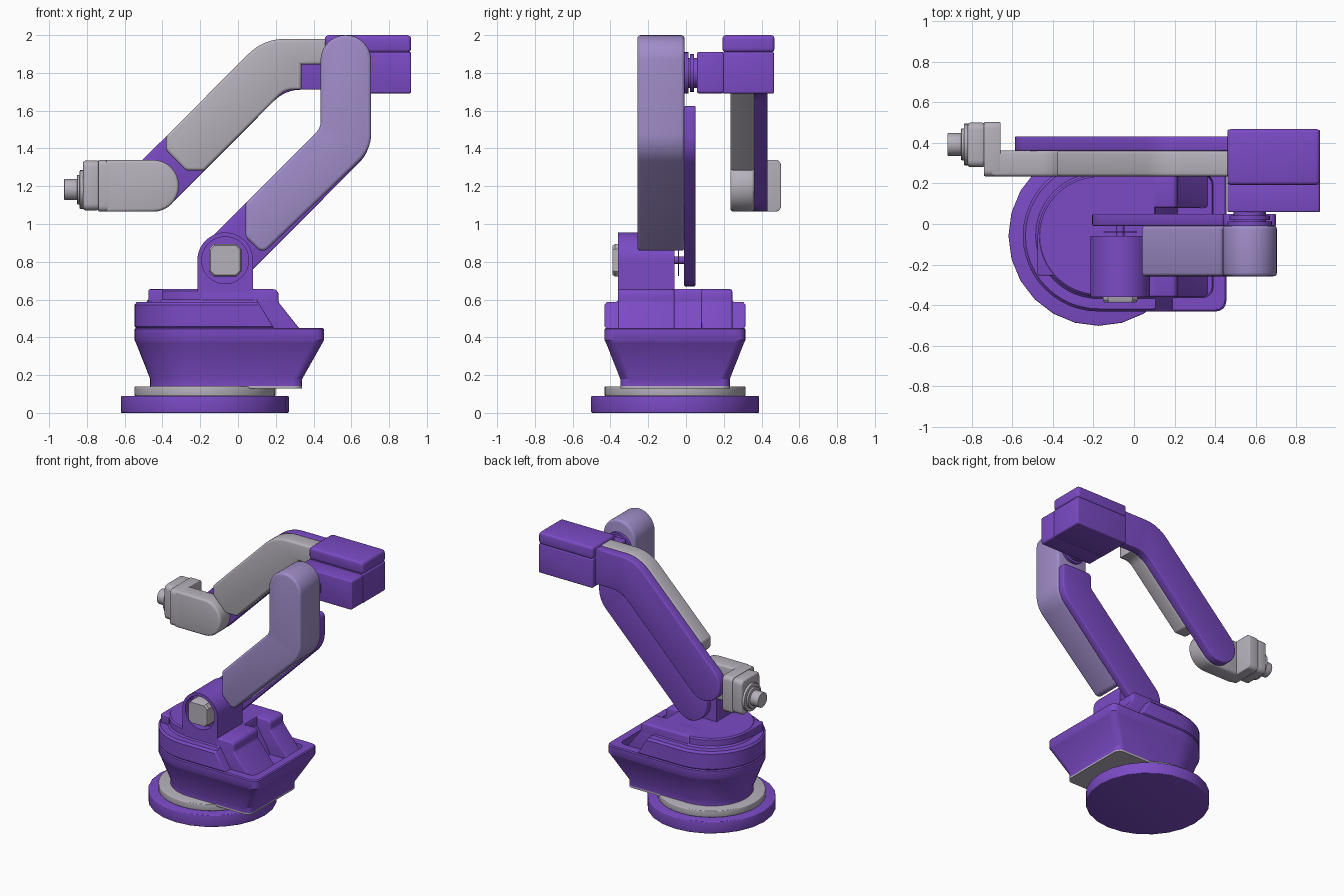
import bpy, bmesh, math
from mathutils import Vector

if "Cube" in bpy.data.objects:
    bpy.data.objects.remove(bpy.data.objects["Cube"])


def material(name, rgb):
    m = bpy.data.materials.new(name)
    m.diffuse_color = (*rgb, 1)
    m.use_nodes = True
    m.node_tree.nodes["Principled BSDF"].inputs["Base Color"].default_value = m.diffuse_color
    return m


PURPLE = material("purple", (0.20, 0.07, 0.56))
LAVENDER = material("lavender", (0.35, 0.265, 0.58))
GREY = material("warm_grey", (0.47, 0.44, 0.50))


def loft(name, rings, mat, axis='z'):
    """Skin a list of (outline, depth) rings along an axis and cap both ends."""
    place = {'x': lambda a, b, d: (d, a, b), 'y': lambda a, b, d: (a, d, b),
             'z': lambda a, b, d: (a, b, d)}[axis]
    bm = bmesh.new()
    loops = [[bm.verts.new(place(a, b, d)) for a, b in pts] for pts, d in rings]
    n = len(loops[0])
    bm.faces.new(loops[0][::-1])
    bm.faces.new(loops[-1])
    for lo, hi in zip(loops, loops[1:]):
        for i in range(n):
            j = (i + 1) % n
            bm.faces.new((lo[i], lo[j], hi[j], hi[i]))
    bmesh.ops.recalc_face_normals(bm, faces=bm.faces)
    me = bpy.data.meshes.new(name)
    bm.to_mesh(me)
    bm.free()
    ob = bpy.data.objects.new(name, me)
    bpy.context.collection.objects.link(ob)
    me.materials.append(mat)
    bpy.ops.object.select_all(action='DESELECT')
    ob.select_set(True)
    bpy.context.view_layer.objects.active = ob
    bpy.ops.object.shade_smooth_by_angle(angle=math.radians(32))
    return ob


def inset(pts, d):
    """Mitred inward offset of an outline."""
    p = [Vector(q) for q in pts]
    n = len(p)
    area = sum(p[i - 1].x * p[i].y - p[i].x * p[i - 1].y for i in range(n))
    sgn = 1 if area > 0 else -1
    out = []
    for i in range(n):
        u, v = (p[i] - p[i - 1]).normalized(), (p[(i + 1) % n] - p[i]).normalized()
        nu, nv = Vector((-u.y, u.x)) * sgn, Vector((-v.y, v.x)) * sgn
        m = (nu + nv).normalized()
        out.append(tuple(p[i] + m * (d / m.dot(nu))))
    return out


def prism(name, pts, d0, d1, mat, axis='y', bevel=0.0):
    """Extruded outline with rounded rims on both ends."""
    if not bevel:
        return loft(name, [(pts, d0), (pts, d1)], mat, axis)
    steps = [math.pi / 2 * k / 3 for k in range(4)]
    prof = [(inset(pts, bevel * (1 - math.sin(t))), bevel * (1 - math.cos(t))) for t in steps]
    return loft(name, [(q, d0 + h) for q, h in prof] + [(q, d1 - h) for q, h in prof[::-1]], mat, axis)


def circle(a, b, r, n=32):
    return [(a + r * math.cos(math.tau * i / n), b + r * math.sin(math.tau * i / n)) for i in range(n)]


def rounded(corners, steps=8):
    """Polygon from (a, b, fillet radius) corners."""
    out = []
    for i, (a, b, r) in enumerate(corners):
        p = Vector((a, b))
        u = Vector(corners[i - 1][:2]) - p
        v = Vector(corners[(i + 1) % len(corners)][:2]) - p
        if r == 0:
            out.append((a, b))
            continue
        half = u.angle(v) / 2
        t = min(r / math.tan(half), 0.495 * u.length, 0.495 * v.length)
        r = t * math.tan(half)
        u.normalize()
        v.normalize()
        c = p + (u + v).normalized() * (r / math.sin(half))
        s, e = p + u * t - c, p + v * t - c
        sweep = s.angle(e)
        for k in range(steps + 1):
            f = k / steps
            q = (s * math.sin((1 - f) * sweep) + e * math.sin(f * sweep)) / math.sin(sweep)
            out.append(tuple(c + q))
    return out


def rect(a0, a1, b0, b1, r=0.0):
    return rounded([(a0, b0, r), (a1, b0, r), (a1, b1, r), (a0, b1, r)], 4)


CX, CY = -0.175, -0.058   # turntable axis


def d_shape(r, xr, c=0.05):
    """Half-round at the left, square at the right."""
    arc = [(CX + r * math.cos(t), CY + r * math.sin(t))
           for t in (math.pi / 2 + math.pi * i / 24 for i in range(25))]
    out = []
    for k in range(5):
        t = -math.pi / 2 + math.pi / 2 * k / 4
        out.append((xr - c + c * math.cos(t), CY - r + c + c * math.sin(t)))
    return arc + out + [(x, 2 * CY - y) for x, y in out[::-1]]


# Foot and turntable
prism("base_disc", circle(CX, CY, 0.444, 24), 0, 0.09, PURPLE, 'z', 0.006)
prism("turntable_ring", circle(CX, CY, 0.373, 40), 0.09, 0.14, GREY, 'z', 0.006)
prism("turret_underplate", d_shape(0.29, 0.34), 0.128, 0.142, GREY, 'z')

# Turret body with an open tray at the square end
loft("turret", [(d_shape(0.29, 0.34), 0.14), (d_shape(0.29, 0.34), 0.18),
                (d_shape(0.365, 0.447), 0.37), (d_shape(0.373, 0.455), 0.385),
                (d_shape(0.373, 0.455), 0.443), (d_shape(0.366, 0.448), 0.45),
                (d_shape(0.305, 0.39), 0.45), (d_shape(0.30, 0.385), 0.40)], PURPLE)
loft("deck", [(d_shape(0.366, 0.22, 0.01), 0.39), (d_shape(0.366, 0.19, 0.01), 0.45),
              (d_shape(0.373, 0.185, 0.01), 0.458), (d_shape(0.373, 0.115, 0.01), 0.572),
              (d_shape(0.36, 0.105, 0.01), 0.588), (d_shape(0.31, 0.105, 0.01), 0.588),
              (d_shape(0.30, 0.105, 0.01), 0.60), (d_shape(0.30, 0.105, 0.01), 0.645),
              (d_shape(0.29, 0.10, 0.01), 0.655)], PURPLE)
prism("deck_step", rect(-0.475, -0.2, -0.255, -0.05, 0.012), 0.57, 0.653, PURPLE, 'z', 0.008)
pod = rounded([(-0.2, 0.39, 0), (0.37, 0.39, 0), (0.215, 0.585, 0.03),
               (0.215, 0.655, 0.03), (-0.2, 0.655, 0)], 4)
for label, y0, y1 in (("front", -0.36, -0.06), ("back", 0.08, 0.245)):
    prism(f"deck_pod_{label}", pod, y0, y1, PURPLE, 'y', 0.012)

# Shoulder bracket with a recessed socket and end cap
SX, SZ = -0.068, 0.808
outer = []
for i in range(64):
    t = math.tau * i / 64
    c, s = math.cos(t), math.sin(t)
    d = 0.147 if s >= 0 else min(0.147 / max(abs(c), 1e-6), 0.2 / abs(s))
    outer.append((SX + d * c, SZ + d * s))
socket = circle(SX, SZ, 0.124, 64)
loft("shoulder_bracket", [(outer, -0.06), (outer, -0.36), (socket, -0.36), (socket, -0.29)], PURPLE, 'y')


def octagon(h, k):
    return [(SX + a, SZ + b) for a, b in ((h, -k), (h, k), (k, h), (-k, h), (-h, k), (-h, -k), (-k, -h), (k, -h))]


loft("shoulder_cap", [(octagon(0.086, 0.06), -0.28), (octagon(0.086, 0.06), -0.375),
                      (octagon(0.078, 0.055), -0.388)], GREY, 'y')
prism("shoulder_shaft", circle(SX, SZ, 0.02, 16), -0.07, 0.01, PURPLE)
prism("shoulder_washer", circle(SX, SZ, 0.083), -0.042, -0.036, PURPLE)

# Upper arm shell and its backing bar, which stops flat behind the bend
prism("upper_arm", rounded([(0.04, 0.93, 0.04), (0.13, 0.843, 0.04), (0.705, 1.393, 0.2),
                            (0.705, 2.0, 0.134), (0.437, 2.0, 0.134), (0.437, 1.508, 0.08),
                            (0.04, 1.11, 0.03)]), -0.258, -0.008, LAVENDER, 'y', 0.018)
prism("upper_arm_bar", rounded([(SX, SZ - 0.195, 0.137), (0.70, 1.383, 0.2), (0.70, 1.625, 0.03),
                                (0.44, 1.625, 0.03), (0.44, 1.508, 0.05), (SX - 0.195, SZ, 0.137)]),
      -0.01, 0.05, PURPLE, 'y', 0.008)

# Elbow joint discs and housing
EX, EZ = 0.57, 1.80
for i, (r, y0, y1) in enumerate(((0.11, -0.01, 0.012), (0.08, 0.01, 0.065), (0.1, 0.02, 0.042))):
    prism(f"elbow_disc_{i + 1}", circle(EX, EZ, r), y0, y1, PURPLE)
prism("elbow_front_housing", rect(0.46, 0.917, 1.692, 1.91, 0.014), 0.058, 0.2, PURPLE, 'y', 0.008)
prism("elbow_rear_housing", rect(0.46, 0.917, 1.69, 1.912, 0.012), 0.195, 0.465, PURPLE, 'y', 0.008)
prism("elbow_lid", rect(0.46, 0.917, 1.908, 2.0, 0.022), 0.193, 0.468, PURPLE, 'y', 0.018)

# Forearm shell and its backing bar
WX, WZ = -0.45, 1.202
prism("forearm", rounded([(0.5, 1.98, 0), (0.135, 1.98, 0.27), (-0.38, 1.464, 0.03), (-0.38, 1.39, 0.04),
                          (-0.275, 1.283, 0.04), (-0.18, 1.283, 0.03), (0.25, 1.711, 0.2),
                          (0.335, 1.711, 0), (0.335, 1.845, 0), (0.5, 1.845, 0)]),
      0.235, 0.362, GREY, 'y', 0.016)
prism("forearm_bar", rounded([(0.5, 1.978, 0), (0.135, 1.978, 0.27), (WX - 0.193, WZ, 0.136),
                              (WX, WZ - 0.193, 0.136), (0.25, 1.711, 0.2), (0.5, 1.711, 0)]),
      0.36, 0.432, PURPLE, 'y', 0.008)

# Wrist link, head and tool flange
prism("wrist_link", rounded([(-0.70, 1.065, 0), (-0.313, 1.065, 0.136), (-0.313, 1.339, 0.136),
                             (-0.70, 1.339, 0)]), 0.235, 0.362, GREY, 'y', 0.016)
prism("wrist_block", rect(0.235, 0.503, 1.065, 1.34, 0.03), -0.74, -0.657, GREY, 'x', 0.006)
prism("wrist_head", rect(0.28, 0.5, 1.072, 1.336, 0.035), -0.82, -0.735, GREY, 'x', 0.014)
TY, TZ = 0.392, 1.182
for name, r, x0, x1 in (("flange_plate", 0.103, -0.838, -0.815), ("flange_collar", 0.078, -0.852, -0.835),
                        ("tool_stub", 0.056, -0.92, -0.85)):
    prism(name, circle(TY, TZ, r), x0, x1, GREY, 'x', 0.004)
